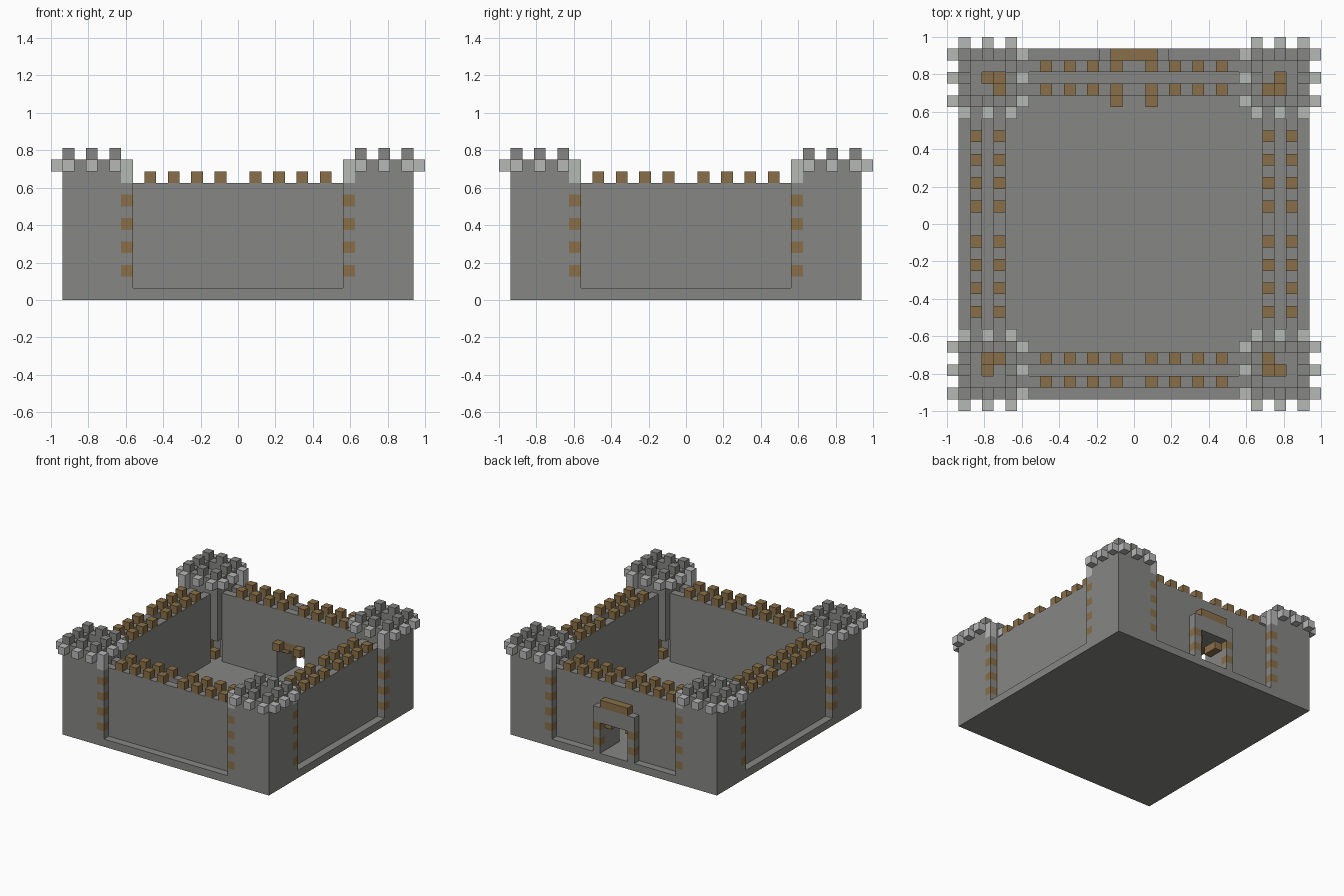
import bpy, bmesh, math
from mathutils import Vector

cube = bpy.data.objects.get("Cube")
if cube:
    bpy.data.objects.remove(cube)

U = 1 / 16  # block size


def material(name, rgb):
    m = bpy.data.materials.new(name)
    m.use_nodes = True
    m.diffuse_color = (*rgb, 1)
    m.node_tree.nodes["Principled BSDF"].inputs["Base Color"].default_value = (*rgb, 1)
    return m


MATS = [material("stone grey", (.24, .24, .23)),
        material("pale stone", (.47, .48, .47)),
        material("timber brown", (.25, .16, .065))]
STONE, PALE, WOOD = range(3)
cells = {}


def fill(part, xs, ys, zs, mat, turn=0):
    """Fill a box of blocks, turned clockwise by quarter turns; part None carves."""
    (x0, x1), (y0, y1) = xs, ys
    for _ in range(turn):
        x0, x1, y0, y1 = y0, y1, -x1, -x0
    for x in range(x0, x1):
        for y in range(y0, y1):
            for z in range(*zs):
                if part is None:
                    cells.pop((x, y, z), None)
                else:
                    cells[x, y, z] = (part, mat)


def block(part, x, y, z, mat, turn=0):
    fill(part, (x, x + 1), (y, y + 1), (z, z + 1), mat, turn)


# Ground slab
fill("base", (-15, 15), (-15, 15), (0, 1), STONE)

# Curtain walls with a sunken walkway and two rows of merlons
for t, side in enumerate(("back", "left", "front", "right")):
    wall = side + "_wall"
    fill(wall, (-10, 10), (11, 14), (1, 10), STONE, t)
    fill(None, (-10, 10), (12, 13), (9, 10), STONE, t)
    for x in (-8, -6, -4, -2, 1, 3, 5, 7):
        for y in (11, 13):
            block(side + "_merlons", x, y, 10, WOOD, t)

# Corner towers
for t, corner in enumerate(("back_right", "back_left", "front_left", "front_right")):
    tower = corner + "_tower"
    fill(tower, (-15, -10), (10, 15), (1, 12), STONE, t)
    fill(None, (-14, -11), (11, 14), (11, 12), STONE, t)
    # stair shaft and doorway into the courtyard
    fill(None, (-13, -11), (11, 13), (1, 11), STONE, t)
    fill(None, (-12, -10), (10, 12), (1, 4), STONE, t)
    spiral = ((-12, 11), (-13, 11), (-13, 12), (-12, 12))
    for z in range(1, 10):
        block(corner + "_stair", *spiral[(z - 1) % 4], z, WOOD, t)
    block(tower, -13, 11, 10, STONE, t)
    # quoins on both outer faces, topped by a pale block
    for x, y in ((-10, 14), (-15, 9)):
        for z in range(1, 10):
            block(tower, x, y, z, STONE if z % 2 else WOOD, t)
        block(corner + "_corbels", x, y, 10, PALE, t)
    # overhanging pale blocks and upper merlons
    for i in (0, 2, 4):
        for x, y in ((-15 + i, 15), (-15 + i, 9), (-16, 10 + i), (-10, 10 + i)):
            block(corner + "_corbels", x, y, 11, PALE, t)
        for j in (0, 2, 4):
            if (i, j) != (2, 2):
                block(corner + "_battlements", -15 + i, 10 + j, 12, STONE, t)

# Gatehouse in the back wall
fill("gate_frame", (-3, 3), (14, 15), (1, 7), STONE)
fill("gate_hood", (-2, 2), (14, 15), (7, 8), WOOD)
fill(None, (-2, 2), (11, 15), (1, 5), STONE)
fill("gate_lintel", (-2, 2), (11, 12), (5, 6), WOOD)
for x in (-2, 1):
    block("gate_brackets", x, 10, 5, WOOD)
    fill("gate_brackets", (x, x + 1), (12, 14), (4, 5), WOOD)
for x in (-3, 2):
    for z in (2, 4):
        block("gate_frame", x, 14, z, WOOD)

# Turn each part's exposed block sides into one clean mesh
AXES = [Vector(v) for v in ((1, 0, 0), (0, 1, 0), (0, 0, 1))]
for part in sorted({p for p, _ in cells.values()}):
    bm = bmesh.new()
    for cell, (owner, mat) in cells.items():
        if owner != part:
            continue
        mid = Vector(cell) + Vector((.5, .5, .5))
        for a in range(3):
            for s in (-1, 1):
                n = AXES[a] * s
                if tuple(int(c) for c in Vector(cell) + n) in cells:
                    continue
                u = AXES[(a + 1) % 3] / 2
                v = n.cross(u)
                pts = (-u - v, u - v, u + v, v - u)
                f = bm.faces.new([bm.verts.new((mid + n / 2 + p) * U) for p in pts])
                f.material_index = mat
    bmesh.ops.remove_doubles(bm, verts=bm.verts, dist=U / 100)
    bmesh.ops.dissolve_limit(bm, angle_limit=math.radians(1), verts=bm.verts,
                             edges=bm.edges, delimit={"MATERIAL"})
    mesh = bpy.data.meshes.new(part)
    bm.to_mesh(mesh)
    bm.free()
    for m in MATS:
        mesh.materials.append(m)
    bpy.context.collection.objects.link(bpy.data.objects.new(part, mesh))
